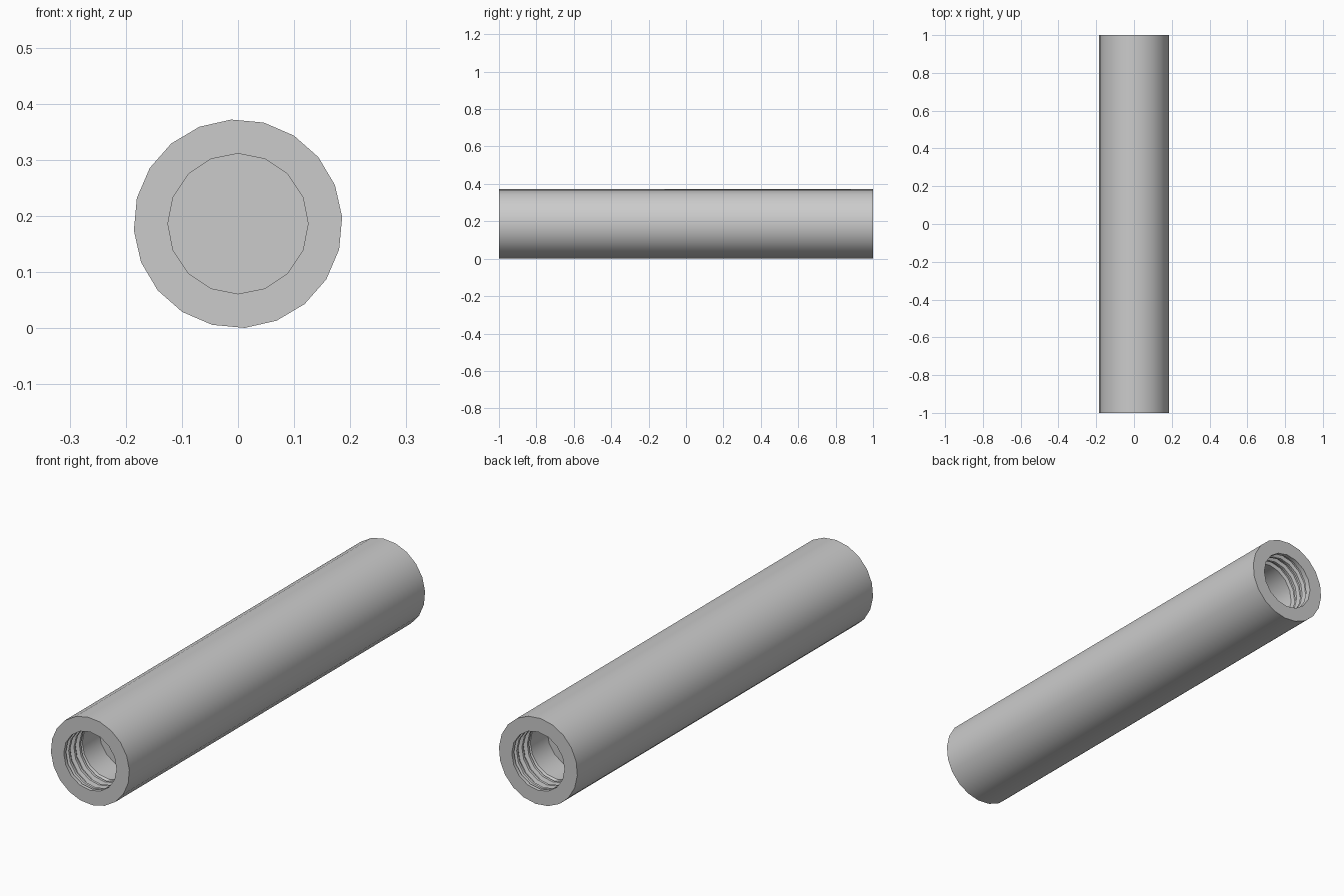
import bpy, bmesh, math

cube = bpy.data.objects.get("Cube")
if cube:
    bpy.data.objects.remove(cube, do_unlink=True)

OUTER_R, BORE_R, GROOVE_R = 0.186, 0.125, 0.14
CENTRE_Z, HALF = 0.186, 1.0
OUTER_SIDES, BORE_SIDES = 20, 16
THREAD_START, THREAD_END, PITCH = 0.015, 0.125, 0.036
BORE_DEPTH = 0.24

metal = bpy.data.materials.new("light_grey_metal")
metal.use_nodes = True
grey = (0.6, 0.6, 0.6, 1)
metal.diffuse_color = grey
metal.node_tree.nodes["Principled BSDF"].inputs["Base Color"].default_value = grey

bm = bmesh.new()


def point(radius, angle, y):
    return bm.verts.new((radius * math.cos(angle), y, CENTRE_Z + radius * math.sin(angle)))


def skin(rows):
    for a, b in zip(rows, rows[1:]):
        for i in range(len(a) - 1):
            bm.faces.new((a[i], a[i + 1], b[i + 1], b[i]))


def bore(end):
    """Blind hole with a helical groove; end is -1 for front, 1 for back."""
    def place(radius, i, depth):
        turn = 2 * math.pi * i / BORE_SIDES
        # half turn about z for the back end keeps the thread right-handed
        angle = -turn if end < 0 else math.pi + turn
        return point(radius, angle, end * (HALF - depth))

    cols = range(BORE_SIDES + 1)
    rows = [[place(BORE_R, i, 0) for i in cols]]
    profile = [(0, BORE_R), (0.3, BORE_R), (0.45, GROOVE_R), (0.85, GROOVE_R)]
    for k in range(-1, 4):
        for f, radius in profile:
            row = []
            for i in cols:
                depth = THREAD_START + PITCH * (k + f + i / BORE_SIDES)
                inside = THREAD_START < depth < THREAD_END
                depth = min(max(depth, THREAD_START), THREAD_END)
                row.append(place(radius if inside else BORE_R, i, depth))
            rows.append(row)
    rows.append([place(BORE_R, i, THREAD_END) for i in cols])
    rows.append([place(BORE_R, i, BORE_DEPTH) for i in cols])
    skin(rows)
    bm.faces.new(rows[-1][:-1])


# Outer wall
offset = math.radians(3.7)
skin([[point(OUTER_R, offset + 2 * math.pi * i / OUTER_SIDES, y)
       for i in range(OUTER_SIDES + 1)] for y in (-HALF, HALF)])

# Threaded holes
for end in (-1, 1):
    bore(end)
bmesh.ops.remove_doubles(bm, verts=bm.verts[:], dist=0.0002)
bmesh.ops.dissolve_degenerate(bm, edges=bm.edges[:], dist=0.0001)

# Flat end rings
for end in (-1, 1):
    rim = [e for e in bm.edges if all(abs(v.co.y - end * HALF) < 0.001 for v in e.verts)]
    bmesh.ops.bridge_loops(bm, edges=rim)
bmesh.ops.recalc_face_normals(bm, faces=bm.faces[:])

mesh = bpy.data.meshes.new("threaded_spacer")
bm.to_mesh(mesh)
bm.free()
mesh.materials.append(metal)
spacer = bpy.data.objects.new("threaded_spacer", mesh)
bpy.context.collection.objects.link(spacer)
bpy.ops.object.select_all(action='DESELECT')
spacer.select_set(True)
bpy.context.view_layer.objects.active = spacer
bpy.ops.object.shade_smooth_by_angle(angle=math.radians(30))
